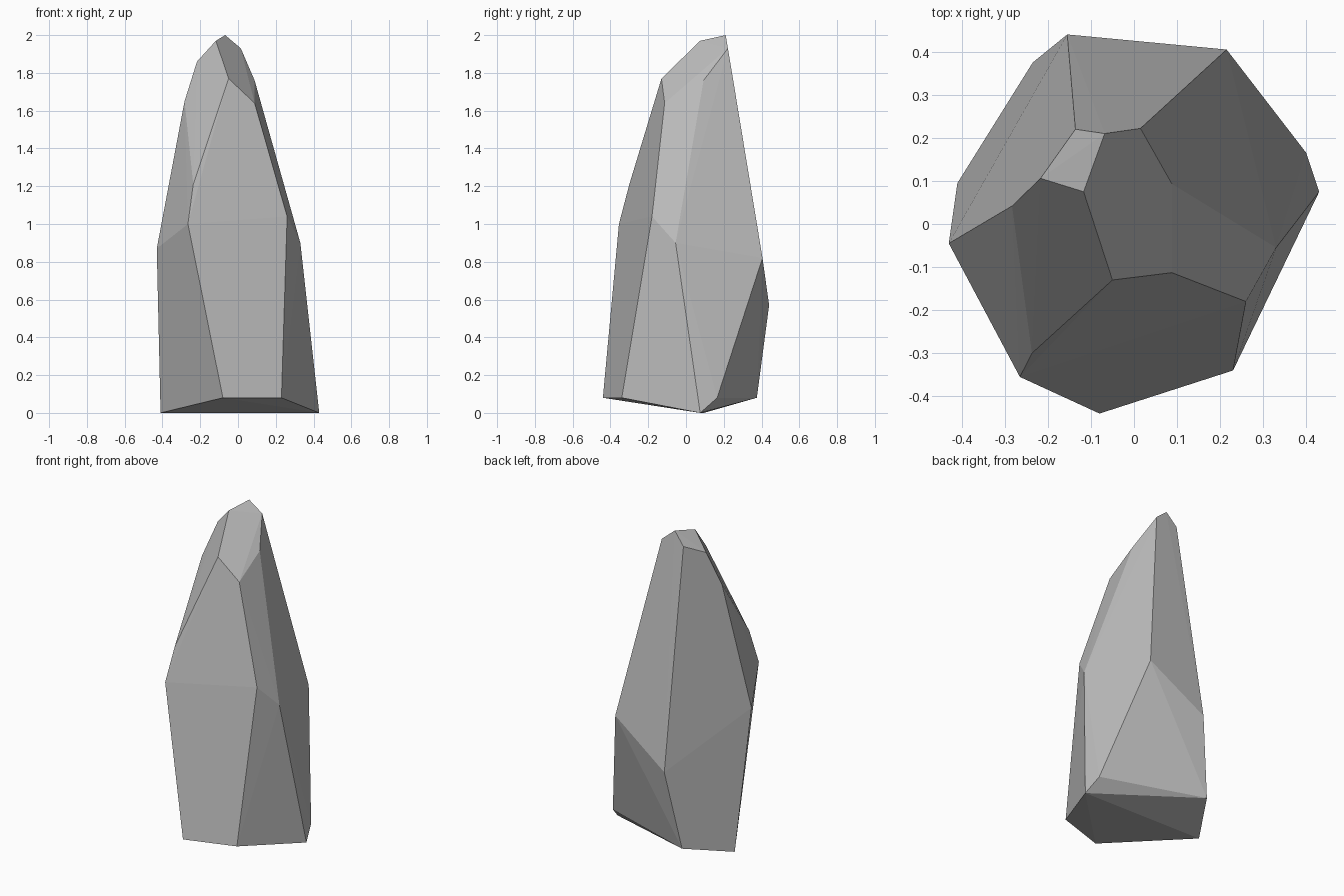
import bpy
import bmesh
import math

# Remove the default object
default_cube = bpy.data.objects.get("Cube")
if default_cube:
    bpy.data.objects.remove(default_cube, do_unlink=True)


def make_material(name, colour):
    material = bpy.data.materials.new(name)
    material.use_nodes = True
    material.diffuse_color = colour
    material.node_tree.nodes["Principled BSDF"].inputs["Base Color"].default_value = colour
    return material


def make_faceted_stone(name, corner_groups, material):
    """Wrap the chipped corners in a convex shell with flat facets."""
    bm = bmesh.new()
    for group in corner_groups:
        for corner in group:
            bm.verts.new(corner)
    bmesh.ops.convex_hull(bm, input=list(bm.verts))
    loose = [v for v in bm.verts if not v.link_faces]
    bmesh.ops.delete(bm, geom=loose, context='VERTS')
    bmesh.ops.dissolve_limit(bm, angle_limit=math.radians(1.0),
                             verts=list(bm.verts), edges=list(bm.edges))
    bmesh.ops.recalc_face_normals(bm, faces=list(bm.faces))
    mesh = bpy.data.meshes.new(name)
    bm.to_mesh(mesh)
    bm.free()
    mesh.materials.append(material)
    stone = bpy.data.objects.new(name, mesh)
    bpy.context.collection.objects.link(stone)
    return stone


# Wedge-shaped underside: a low ridge with raised front and back edges
base_corners = [
    (-.41, .095, 0), (.43, .075, 0),
    (-.08, -.44, .08), (.23, -.34, .08),
    (.4, .165, .08), (-.235, .375, .08),
]

# Widest part of the stone
middle_corners = [
    (-.155, .44, .57), (.215, .405, .82),
    (-.43, -.045, .87), (.33, -.055, .9),
    (-.265, -.355, 1), (.26, -.18, 1.04), (-.237, -.3, 1.21),
]

# Chipped, leaning tip
tip_corners = [
    (.088, -.113, 1.64), (-.283, .042, 1.65),
    (.088, .093, 1.76), (-.05, -.13, 1.77),
    (-.217, .106, 1.86), (-.136, .22, 1.92), (.015, .222, 1.93),
    (-.117, .075, 1.97), (-.068, .21, 2),
]

stone_grey = make_material("stone grey", (.5, .5, .5, 1))
make_faceted_stone("standing_stone", (base_corners, middle_corners, tip_corners), stone_grey)
